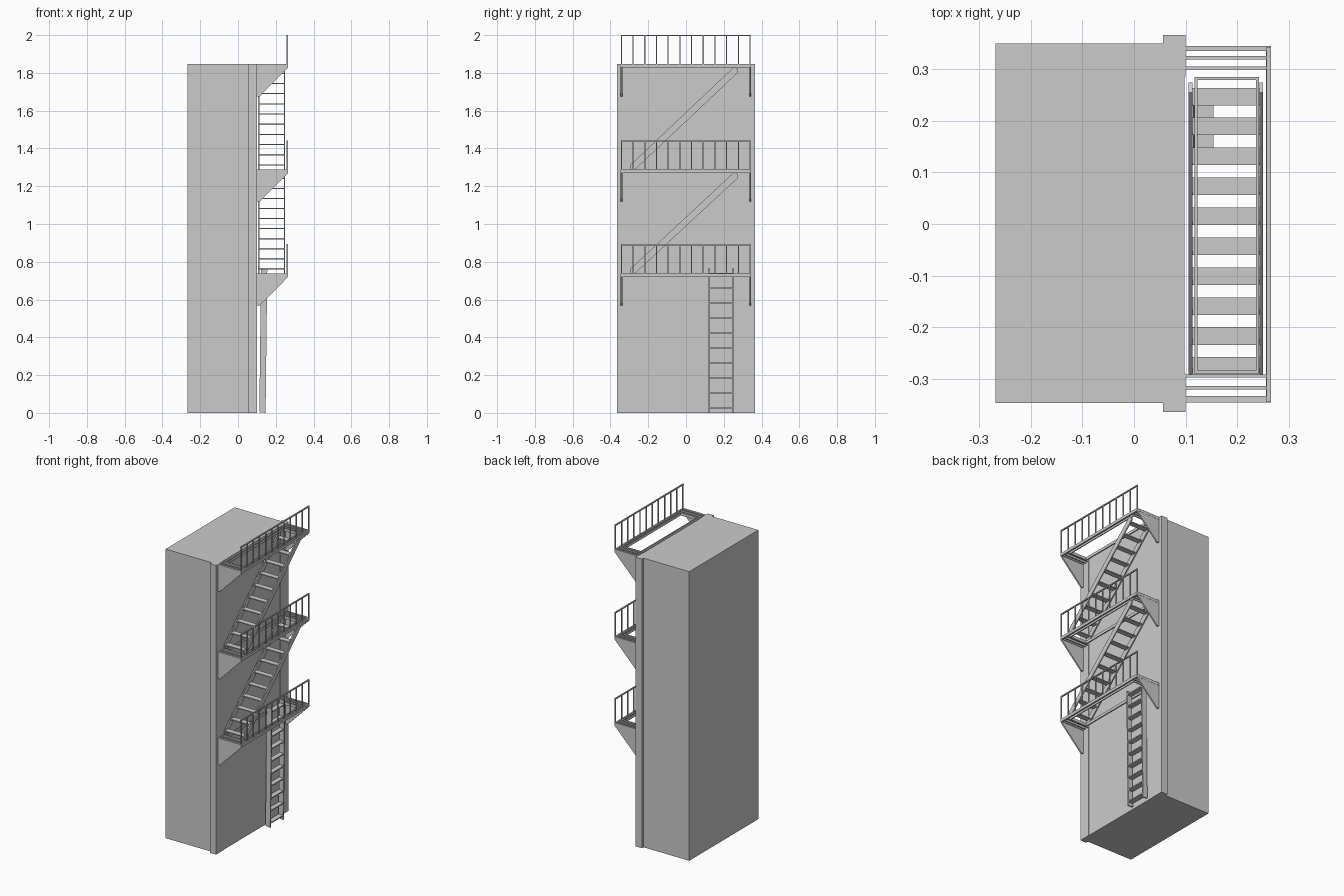
import bpy, bmesh
from mathutils import Matrix, Vector

if "Cube" in bpy.data.objects:
    bpy.data.objects.remove(bpy.data.objects["Cube"])


def make(name, bm):
    bmesh.ops.recalc_face_normals(bm, faces=bm.faces)
    mesh = bpy.data.meshes.new(name)
    bm.to_mesh(mesh)
    bm.free()
    obj = bpy.data.objects.new(name, mesh)
    bpy.context.collection.objects.link(obj)
    return obj


def box(bm, x, y, z):
    size = [b - a for a, b in (x, y, z)]
    mid = [(a + b) / 2 for a, b in (x, y, z)]
    bmesh.ops.create_cube(bm, size=1, matrix=Matrix.Translation(mid) @ Matrix.Diagonal((*size, 1)))


def prism(bm, points, direction):
    face = bm.faces.new([bm.verts.new(p) for p in points])
    ext = bmesh.ops.extrude_face_region(bm, geom=[face], use_keep_orig=True)
    verts = [g for g in ext["geom"] if isinstance(g, bmesh.types.BMVert)]
    bmesh.ops.translate(bm, verts=verts, vec=Vector(direction))


H = 1.846

# building block
bm = bmesh.new()
box(bm, (-0.268, 0.098), (-0.347, 0.35), (0, H))
make("building", bm)

# corner pilasters on the facade
bm = bmesh.new()
for y in ((-0.364, -0.29), (0.286, 0.366)):
    box(bm, (0.056, 0.1), y, (0, H))
make("pilasters", bm)

for n, top in enumerate((0.738, 1.288, H), 1):
    zr = (top - 0.018, top)

    # landing frame, end slats and opening frame
    bm = bmesh.new()
    box(bm, (0.256, 0.265), (-0.342, 0.345), zr)
    for y in ((-0.342, -0.333), (0.336, 0.345), (-0.321, -0.314),
              (0.319, 0.326), (-0.297, -0.292), (0.299, 0.305)):
        box(bm, (0.098, 0.258), y, zr)
    for x in ((0.117, 0.123), (0.236, 0.242)):
        box(bm, x, (-0.29, 0.285), zr)
    for y in ((-0.29, -0.284), (0.279, 0.285)):
        box(bm, (0.118, 0.241), y, zr)
    make(f"landing_{n}", bm)

    # triangular support brackets
    bm = bmesh.new()
    side = [(0.098, 0), (0.265, 0), (0.265, -0.018), (0.115, -0.17), (0.098, -0.17)]
    for y in (-0.346, 0.335):
        prism(bm, [(x, y, top + z) for x, z in side], (0, 0.009, 0))
    make(f"brackets_{n}", bm)

    # railing with twelve posts
    bm = bmesh.new()
    box(bm, (0.257, 0.265), (-0.345, 0.343), (top + 0.148, top + 0.155))
    for i in range(12):
        y = -0.342 + i * 0.0619
        box(bm, (0.258, 0.264), (y - 0.003, y + 0.003), (top - 0.005, top + 0.15))
    make(f"railing_{n}", bm)

# stair flights between landings
for n, (lo, hi) in enumerate(((0.738, 1.288), (1.288, H)), 1):
    bm = bmesh.new()
    side = [(-0.295, lo), (-0.295, lo + 0.024), (0.255, hi - 0.013),
            (0.274, hi - 0.025), (0.274, hi - 0.045), (-0.27, lo)]
    for x in (0.106, 0.243):
        prism(bm, [(x, y, z) for y, z in side], (0.007, 0, 0))
    make(f"stair_stringers_{n}", bm)
    bm = bmesh.new()
    rise = (hi - lo) * 0.0965
    for i in range(10):
        y, z = -0.275 + i * 0.058, lo + 0.025 + i * rise
        box(bm, (0.11, 0.246), (y - 0.017, y + 0.017), (z - 0.003, z + 0.003))
    make(f"stair_treads_{n}", bm)

# slightly leaning ladder to the ground
bm = bmesh.new()
for y in (0.116, 0.247):
    prism(bm, [(0.113, y, 0.003), (0.146, y, 0), (0.155, y, 0.762), (0.122, y, 0.765)], (0, 0.008, 0))
make("ladder_rails", bm)
bm = bmesh.new()
for i in range(10):
    z = 0.027 + i * 0.079
    x = 0.114 + 0.011 * z
    box(bm, (x, x + 0.032), (0.12, 0.25), (z - 0.0035, z + 0.0035))
make("ladder_rungs", bm)
